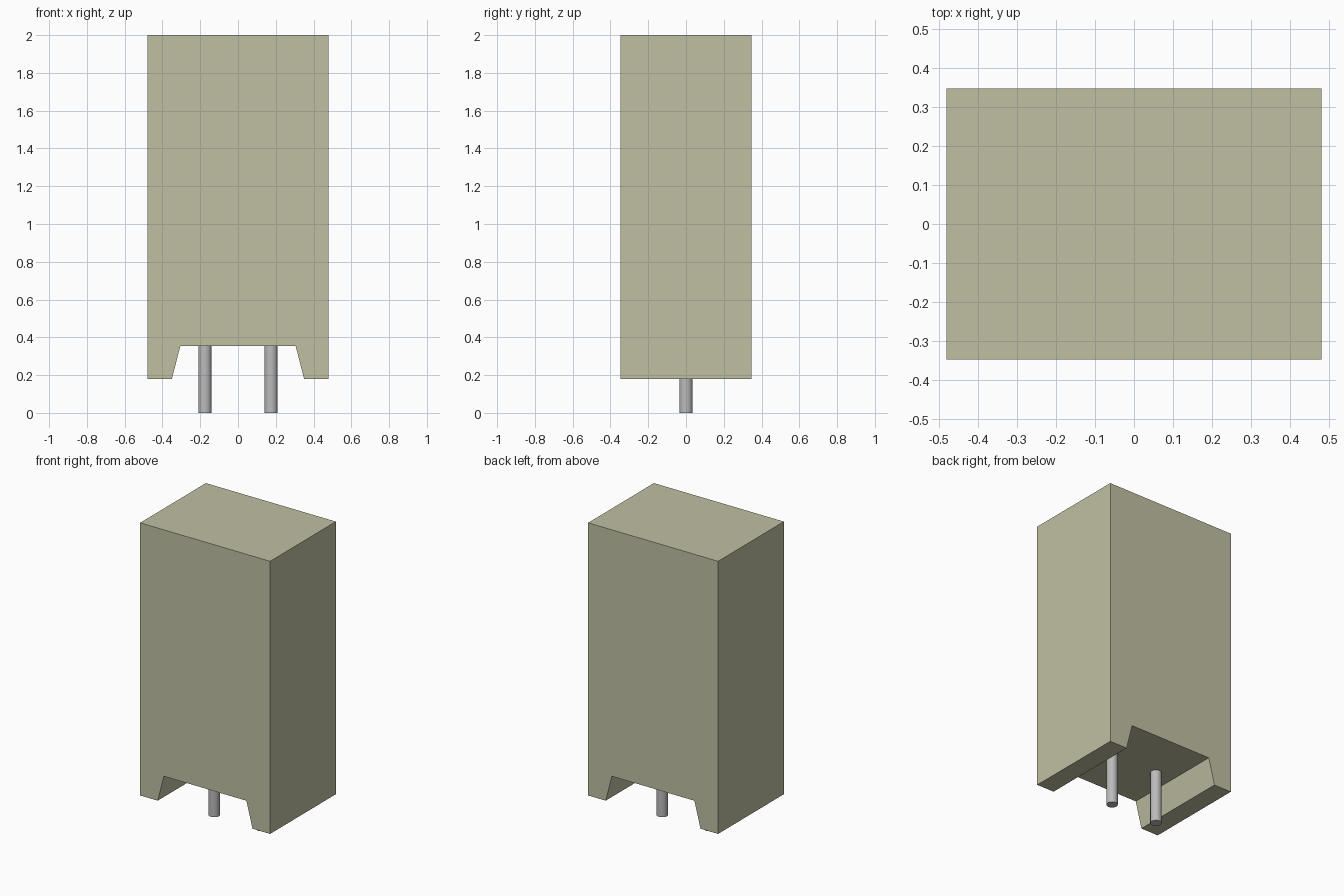
import bpy
import bmesh
import math

cube = bpy.data.objects.get("Cube")
if cube:
    bpy.data.objects.remove(cube, do_unlink=True)

HALF_W, HALF_D = 0.48, 0.347
TOP, FOOT, RECESS = 2.0, 0.18, 0.355
PIN_X, PIN_R = 0.175, 0.035


def make_material(name, rgb, metallic=0.0):
    mat = bpy.data.materials.new(name)
    mat.use_nodes = True
    color = (*rgb, 1.0)
    mat.diffuse_color = color
    bsdf = next(n for n in mat.node_tree.nodes if n.type == 'BSDF_PRINCIPLED')
    bsdf.inputs["Base Color"].default_value = color
    bsdf.inputs["Metallic"].default_value = metallic
    return mat


casing_mat = make_material("beige casing", (0.53, 0.53, 0.37))
pin_mat = make_material("grey metal", (0.50, 0.50, 0.50))

# Casing: front profile with a tapered channel underneath, extruded in depth
half = [(HALF_W, TOP), (HALF_W, FOOT), (0.35, FOOT), (0.305, RECESS)]
profile = half + [(-x, z) for x, z in reversed(half)]
bm = bmesh.new()
face = bm.faces.new([bm.verts.new((x, -HALF_D, z)) for x, z in profile])
result = bmesh.ops.extrude_face_region(bm, geom=[face])
moved = [v for v in result["geom"] if isinstance(v, bmesh.types.BMVert)]
bmesh.ops.translate(bm, verts=moved, vec=(0, 2 * HALF_D, 0))
bmesh.ops.recalc_face_normals(bm, faces=bm.faces)
mesh = bpy.data.meshes.new("casing")
bm.to_mesh(mesh)
bm.free()
mesh.materials.append(casing_mat)
casing = bpy.data.objects.new("casing", mesh)
bpy.context.collection.objects.link(casing)

# Round contact pins reaching from the channel to the ground
for name, side in (("left_pin", 1), ("right_pin", -1)):
    bpy.ops.mesh.primitive_cylinder_add(
        vertices=32, radius=PIN_R, depth=RECESS,
        location=(side * PIN_X, 0, RECESS / 2))
    pin = bpy.context.object
    pin.name = name
    pin.data.materials.append(pin_mat)
    bpy.ops.object.shade_smooth_by_angle(angle=math.radians(30))
